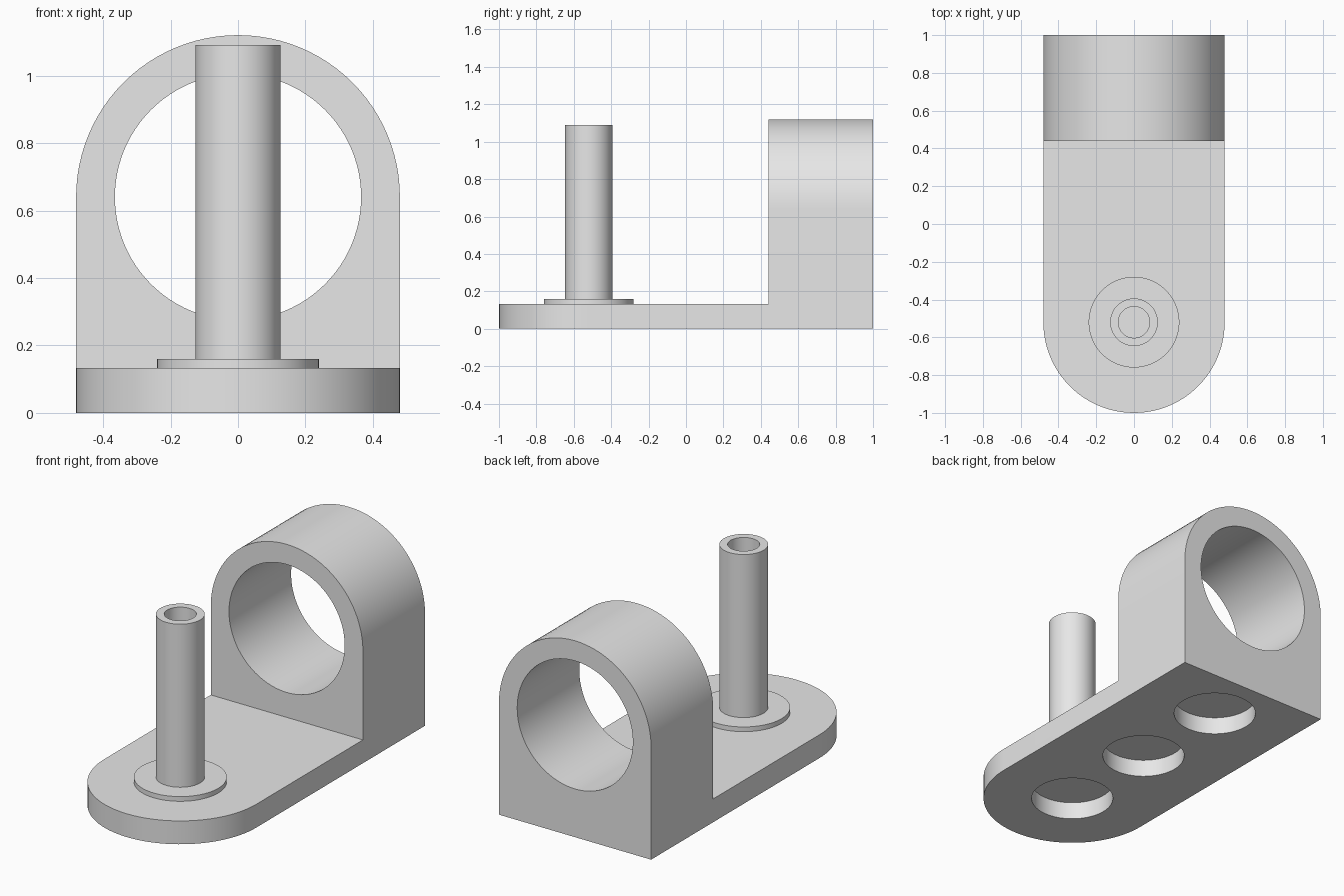
import bpy
import bmesh
from math import cos, sin, pi
from mathutils import Matrix, Vector

cube = bpy.data.objects.get("Cube")
if cube:
    bpy.data.objects.remove(cube, do_unlink=True)

grey = bpy.data.materials.new("plain grey")
grey.use_nodes = True
COLOUR = (0.8, 0.8, 0.8, 1)
grey.diffuse_color = COLOUR
grey.node_tree.nodes["Principled BSDF"].inputs["Base Color"].default_value = COLOUR

SEGMENTS = 96
HALF_WIDTH = 0.48
PLATE_TOP = 0.133
PIN_Y = -0.52
ARCH_FRONT, ARCH_BACK = 0.44, 1.0
ARCH_CENTRE_Z = 0.64


def make_object(name, bm):
    bmesh.ops.recalc_face_normals(bm, faces=bm.faces)
    mesh = bpy.data.meshes.new(name)
    bm.to_mesh(mesh)
    bm.free()
    mesh.materials.append(grey)
    obj = bpy.data.objects.new(name, mesh)
    bpy.context.collection.objects.link(obj)
    return obj


def extrude(name, points, direction):
    """Prism from a closed outline."""
    bm = bmesh.new()
    face = bm.faces.new([bm.verts.new(p) for p in points])
    result = bmesh.ops.extrude_face_region(bm, geom=[face], use_keep_orig=True)
    moved = [v for v in result["geom"] if isinstance(v, bmesh.types.BMVert)]
    bmesh.ops.translate(bm, verts=moved, vec=Vector(direction))
    return make_object(name, bm)


def cylinder(name, radius, z0, z1, y):
    bm = bmesh.new()
    bmesh.ops.create_cone(bm, cap_ends=True, segments=SEGMENTS, radius1=radius,
                          radius2=radius, depth=z1 - z0,
                          matrix=Matrix.Translation((0, y, (z0 + z1) / 2)))
    return make_object(name, bm)


def combine(target, tool, operation):
    mod = target.modifiers.new(operation.lower(), "BOOLEAN")
    mod.operation, mod.object, mod.solver = operation, tool, "EXACT"
    bpy.context.view_layer.objects.active = target
    bpy.ops.object.modifier_apply(modifier=mod.name)
    bpy.data.objects.remove(tool, do_unlink=True)


def half_circle():
    steps = SEGMENTS // 2
    return [(HALF_WIDTH * cos(pi * i / steps), HALF_WIDTH * sin(pi * i / steps))
            for i in range(steps + 1)]


# Base plate with a rounded front end
outline = [(a, PIN_Y - b, 0) for a, b in half_circle()]
outline += [(-HALF_WIDTH, ARCH_BACK, 0), (HALF_WIDTH, ARCH_BACK, 0)]
bracket = extrude("bracket_body", outline, (0, 0, PLATE_TOP))

# Upright block with a rounded top
outline = [(a, ARCH_FRONT, ARCH_CENTRE_Z + b) for a, b in half_circle()]
outline += [(-HALF_WIDTH, ARCH_FRONT, PLATE_TOP), (HALF_WIDTH, ARCH_FRONT, PLATE_TOP)]
combine(bracket, extrude("arch", outline, (0, ARCH_BACK - ARCH_FRONT, 0)), "UNION")

# Large bore through the upright
bore = cylinder("bore_cutter", 0.365, -0.5, 0.5, 0)
bore.data.transform(Matrix.Translation((0, 0.72, ARCH_CENTRE_Z)) @ Matrix.Rotation(pi / 2, 4, "X"))
combine(bracket, bore, "DIFFERENCE")

# Three round pockets in the underside
for y in (PIN_Y, 0.08, 0.68):
    combine(bracket, cylinder("pocket_cutter", 0.22, -0.1, 0.1, y), "DIFFERENCE")

# Low collar and hollow post
collar = cylinder("collar", 0.24, PLATE_TOP, 0.16, PIN_Y)
post = cylinder("post", 0.126, 0.16, 1.09, PIN_Y)
combine(post, cylinder("post_cutter", 0.083, 0.2, 1.3, PIN_Y), "DIFFERENCE")

# Smooth curved walls, crisp edges
for obj in (bracket, collar, post):
    bpy.ops.object.select_all(action="DESELECT")
    obj.select_set(True)
    bpy.context.view_layer.objects.active = obj
    bpy.ops.object.shade_smooth_by_angle(angle=pi / 6)
